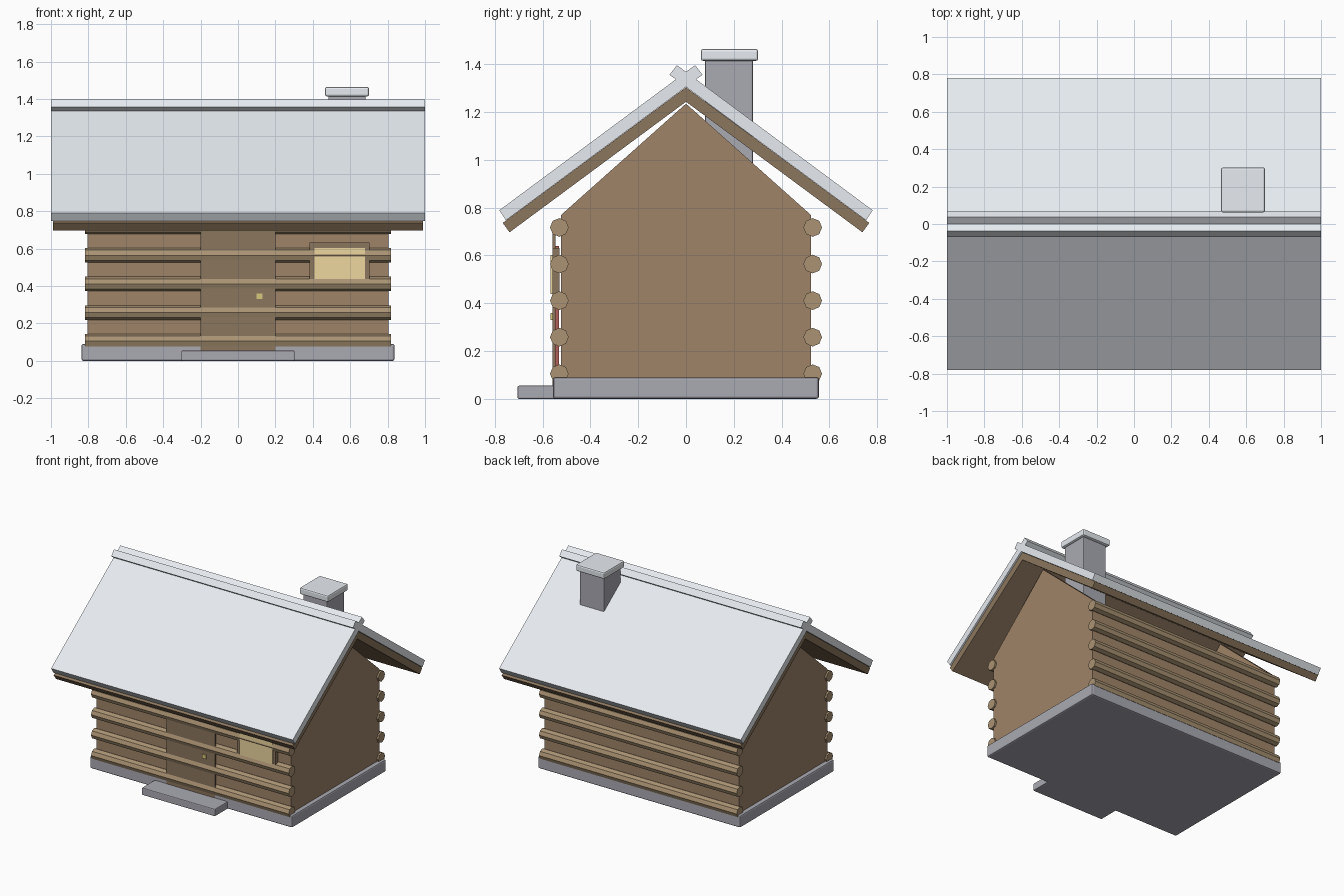
import bpy, bmesh, math
from mathutils import Vector

if "Cube" in bpy.data.objects:
    bpy.data.objects.remove(bpy.data.objects["Cube"])


def mat(name, r, g, b):
    m = bpy.data.materials.new(name)
    m.diffuse_color = (r, g, b, 1)
    m.use_nodes = True
    m.node_tree.nodes["Principled BSDF"].inputs["Base Color"].default_value = m.diffuse_color
    return m


WALL = mat("wall_wood", 0.35, 0.23, 0.14)
LOG = mat("log_wood", 0.40, 0.29, 0.17)
DARK = mat("dark_wood", 0.26, 0.18, 0.11)
STONE = mat("stone", 0.40, 0.40, 0.45)
SNOW = mat("snow", 0.80, 0.84, 0.88)
GLOW = mat("window_glow", 0.85, 0.68, 0.35)
BRASS = mat("brass", 0.70, 0.58, 0.20)
RED = mat("red_paint", 0.45, 0.12, 0.10)


def make(name, bm, material):
    bmesh.ops.recalc_face_normals(bm, faces=bm.faces)
    me = bpy.data.meshes.new(name)
    bm.to_mesh(me)
    bm.free()
    me.materials.append(material)
    ob = bpy.data.objects.new(name, me)
    bpy.context.collection.objects.link(ob)
    return ob


def box(name, x, y, z, material, bevel=0):
    """Box from (min, max) ranges on each axis."""
    bm = bmesh.new()
    bmesh.ops.create_cube(bm, size=1)
    for v in bm.verts:
        v.co = Vector([(r[0] + r[1]) / 2 + c * (r[1] - r[0]) for r, c in zip((x, y, z), v.co)])
    ob = make(name, bm, material)
    if bevel:
        mod = ob.modifiers.new("bevel", 'BEVEL')
        mod.width = bevel
        mod.segments = 2
    return ob


def prism(name, profile, x0, x1, material):
    """Extrude a (y, z) profile along x."""
    bm = bmesh.new()
    face = bm.faces.new([bm.verts.new((x0, y, z)) for y, z in profile])
    ext = bmesh.ops.extrude_face_region(bm, geom=[face])["geom"]
    bmesh.ops.translate(bm, vec=(x1 - x0, 0, 0),
                        verts=[e for e in ext if isinstance(e, bmesh.types.BMVert)])
    return make(name, bm, material)


# stone base and door step
box("foundation", (-0.837, 0.837), (-0.556, 0.556), (0, 0.09), STONE, 0.01)
box("door_step", (-0.303, 0.303), (-0.705, -0.45), (0, 0.055), STONE, 0.006)

# walls and thin gable panels
box("walls", (-0.805, 0.805), (-0.522, 0.522), (0.001, 0.77), WALL)
gable = [(-0.522, 0.77), (0.522, 0.77), (0, 1.235)]
prism("right_gable", gable, 0.765, 0.805, WALL)
prism("left_gable", gable, -0.805, -0.765, WALL)

# eight-sided logs, front and back
octagon = [(0.039 * math.cos(i * math.pi / 4), 0.039 * math.sin(i * math.pi / 4)) for i in range(8)]
for side, s in (("front", -1), ("back", 1)):
    for i in range(5):
        z = 0.105 + 0.153 * i
        prism(f"{side}_log_{i + 1}", [(s * 0.53 + a, z + b) for a, b in octagon], -0.818, 0.818, LOG)

# roof slabs: snow crosses at the ridge, boards lie underneath
snow = [(-0.038, 1.396), (0.781, 0.789), (0.753, 0.747), (-0.069, 1.356)]
boards = [(0, 1.303), (0.767, 0.736), (0.738, 0.697), (0, 1.243)]
for side, s in (("front", -1), ("back", 1)):
    prism(f"{side}_roof_snow", [(s * y, z) for y, z in snow], -1, 1, SNOW)
    prism(f"{side}_roof_boards", [(s * y, z) for y, z in boards], -0.988, 0.988, DARK)

# chimney
box("chimney", (0.483, 0.683), (0.08, 0.28), (0.88, 1.42), STONE, 0.006)
box("chimney_cap", (0.465, 0.701), (0.062, 0.302), (1.414, 1.464), SNOW, 0.01)

# door
box("door_frame", (-0.2, 0.2), (-0.558, -0.547), (0.055, 0.69), DARK)
box("door_panel", (-0.16, 0.16), (-0.547, -0.532), (0.08, 0.64), RED)
box("door_knob", (0.1, 0.13), (-0.566, -0.55), (0.33, 0.36), BRASS)

# window
box("window_frame", (0.383, 0.703), (-0.558, -0.53), (0.41, 0.632), DARK)
box("window_pane", (0.41, 0.68), (-0.566, -0.54), (0.438, 0.602), GLOW)
